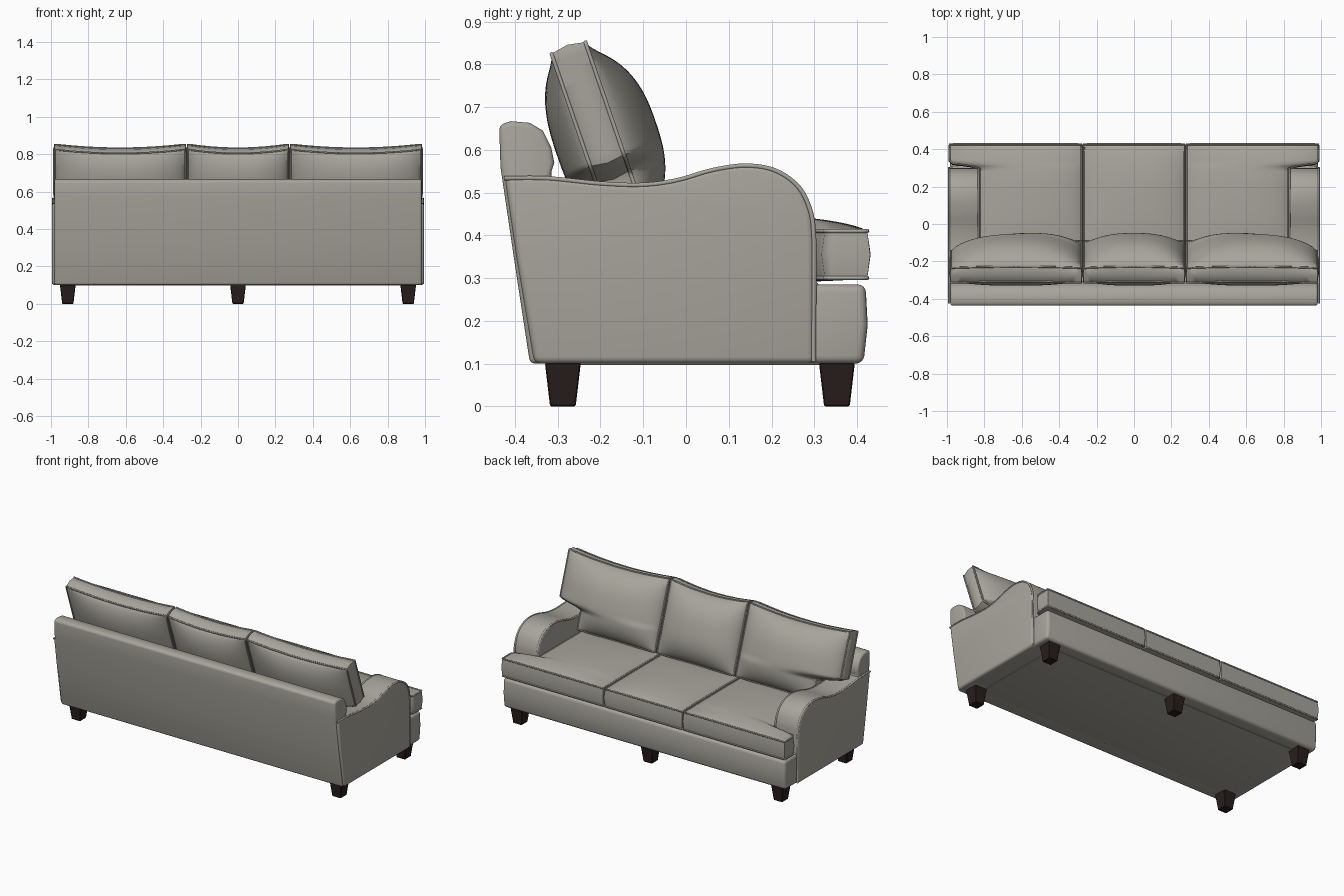
import bpy, bmesh, math
from mathutils import Vector

cube = bpy.data.objects.get("Cube")
if cube:
    bpy.data.objects.remove(cube, do_unlink=True)


def material(name, rgb):
    m = bpy.data.materials.new(name)
    m.use_nodes = True
    m.diffuse_color = (*rgb, 1)
    bsdf = m.node_tree.nodes["Principled BSDF"]
    bsdf.inputs["Base Color"].default_value = (*rgb, 1)
    bsdf.inputs["Roughness"].default_value = 0.8
    return m


FABRIC = material("warm grey fabric", (0.39, 0.375, 0.33))
WOOD = material("dark wood", (0.022, 0.013, 0.012))


def finish(name, bm, mat, angle=40):
    bmesh.ops.recalc_face_normals(bm, faces=bm.faces[:])
    mesh = bpy.data.meshes.new(name)
    bm.to_mesh(mesh)
    bm.free()
    mesh.materials.append(mat)
    ob = bpy.data.objects.new(name, mesh)
    bpy.context.collection.objects.link(ob)
    bpy.ops.object.select_all(action='DESELECT')
    ob.select_set(True)
    bpy.context.view_layer.objects.active = ob
    bpy.ops.object.shade_smooth_by_angle(angle=math.radians(angle))
    return ob


def extrude_profile(name, points, x0, x1, bevel):
    """Side profile of (y, z) points, swept along x with rounded edges."""
    bm = bmesh.new()
    face = bm.faces.new([bm.verts.new((x0, y, z)) for y, z in points])
    out = bmesh.ops.extrude_face_region(bm, geom=[face])
    moved = [g for g in out["geom"] if isinstance(g, bmesh.types.BMVert)]
    bmesh.ops.translate(bm, verts=moved, vec=(x1 - x0, 0, 0))
    bmesh.ops.recalc_face_normals(bm, faces=bm.faces[:])
    sharp = [e for e in bm.edges if e.calc_face_angle(0) > 0.6]
    bmesh.ops.bevel(bm, geom=sharp, offset=bevel, segments=4, profile=0.5,
                    affect='EDGES', clamp_overlap=False)
    return finish(name, bm, FABRIC)


def piping(name, points, cyclic, radius=0.005):
    curve = bpy.data.curves.new(name, 'CURVE')
    curve.dimensions = '3D'
    curve.bevel_depth = radius
    curve.bevel_resolution = 1
    spline = curve.splines.new('POLY')
    spline.points.add(len(points) - 1)
    for p, co in zip(spline.points, points):
        p.co = (*co, 1)
    spline.use_cyclic_u = cyclic
    curve.materials.append(FABRIC)
    bpy.context.collection.objects.link(bpy.data.objects.new(name, curve))


def smooth_path(pts, steps=5):
    """Catmull-Rom through 2D points."""
    p = [Vector(q) for q in pts]
    p = [2 * p[0] - p[1]] + p + [2 * p[-1] - p[-2]]
    out = []
    for a, b, c, d in zip(p, p[1:], p[2:], p[3:]):
        for k in range(steps):
            t = k / steps
            out.append(0.5 * (2 * b + (c - a) * t + (2 * a - 5 * b + 4 * c - d) * t * t
                              + (3 * b - a - 3 * c + d) * t ** 3))
    return out + [p[-2]]


def smoothstep(a, b, x):
    t = min(max((x - a) / (b - a), 0), 1)
    return t * t * (3 - 2 * t)


def cushion(name, x0, x1, length, place, half, puff_front, puff_back, dip, side=1, nx=26, nv=44):
    """Boxed cushion: two puffed faces, a bulging border and piped seams.
    x1(v) gives the outer edge, place(u, v, w) maps to the world."""
    def flat(i, j):
        s, t = i / nx, j / nv
        a = abs(2 * s - 1)
        v = t * (length - dip * (1 - a * a))
        return side * (x0 + (x1(v) - x0) * s), v

    def fullness(i, j):
        a, b = abs(2 * i / nx - 1), abs(2 * j / nv - 1)
        return ((1 - a ** 2.6) * (1 - b ** 2.6)) ** 0.75

    bm = bmesh.new()
    ring = ([(i, 0) for i in range(nx)] + [(nx, j) for j in range(nv)]
            + [(i, nv) for i in range(nx, 0, -1)] + [(0, j) for j in range(nv, 0, -1)])
    rims = []
    for sign, puff in ((1, puff_front), (-1, puff_back)):
        grid = {}
        for i in range(nx + 1):
            for j in range(nv + 1):
                w = sign * (half + puff * fullness(i, j))
                grid[i, j] = bm.verts.new(place(*flat(i, j), w))
        for i in range(nx):
            for j in range(nv):
                bm.faces.new([grid[i, j], grid[i + 1, j], grid[i + 1, j + 1], grid[i, j + 1]])
        rims.append([grid[k] for k in ring])
    # border bulges slightly outward between the seams
    flats = [Vector(flat(*k)) for k in ring]
    n = len(ring)
    mid = []
    for k in range(n):
        t = (flats[(k + 1) % n] - flats[k - 1]).normalized()
        o = flats[k] + side * Vector((t.y, -t.x)) * 0.008
        mid.append(bm.verts.new(place(o.x, o.y, 0)))
    for lower, upper in ((rims[1], mid), (mid, rims[0])):
        for k in range(n):
            m = (k + 1) % n
            bm.faces.new([lower[k], lower[m], upper[m], upper[k]])
    seams = [[v.co.copy() for v in rim] for rim in rims]
    finish(name, bm, FABRIC, 50)
    for label, seam in zip(("front", "back"), seams):
        piping(f"{name}_{label}_piping", seam, True)


# Base, front rail and underside panel
extrude_profile("seat_base", [(-0.34, 0.1), (0.31, 0.1), (0.31, 0.29), (-0.34, 0.29)],
                -0.975, 0.975, 0.006)
extrude_profile("front_rail", [(0.28, 0.1), (0.415, 0.1), (0.425, 0.19), (0.42, 0.285), (0.28, 0.285)],
                -0.985, 0.985, 0.018)
extrude_profile("underside_panel", [(-0.28, 0.097), (0.34, 0.097), (0.34, 0.105), (-0.28, 0.105)],
                -0.88, 0.88, 0.001)

# Raked backrest with a rounded top
extrude_profile("backrest", [(-0.365, 0.1), (-0.22, 0.1), (-0.25, 0.45), (-0.318, 0.54),
                             (-0.308, 0.57), (-0.315, 0.605), (-0.335, 0.645), (-0.365, 0.663),
                             (-0.41, 0.667), (-0.437, 0.658), (-0.434, 0.56), (-0.40, 0.33)],
                -0.982, 0.982, 0.012)

# Swooping arms with piped edges
sweep = smooth_path([(-0.424, 0.538), (-0.32, 0.537), (-0.2, 0.525), (-0.1, 0.522), (-0.02, 0.533),
                     (0.06, 0.556), (0.14, 0.567), (0.21, 0.555), (0.265, 0.515),
                     (0.293, 0.455), (0.3, 0.39)])
arm_profile = [tuple(p) for p in sweep] + [(0.3, 0.1), (-0.355, 0.1), (-0.395, 0.34)]
for side, label in ((1, "left"), (-1, "right")):
    extrude_profile(f"{label}_arm", arm_profile, side * 0.825, side * 0.995, 0.016)
    for x, edge in ((0.989, "outer"), (0.831, "inner")):
        path = [(side * x, y, z - 0.004) for y, z in sweep] + [(side * x, 0.299, 0.105)]
        piping(f"{label}_arm_{edge}_piping", path, False, 0.006)


# Seat cushions: the outer pair wrap around the arm fronts
def seat_place(u, v, w):
    return Vector((u, v - 0.2, 0.355 + w))


def seat_outer(v):
    return 0.825 + 0.16 * smoothstep(0.5, 0.53, v)


# Back cushions: the outer pair spread above the arms
UP = Vector((0, -0.325, 0.946))
OUT = Vector((0, 0.946, 0.325))


def back_place(u, v, w):
    return Vector((u, -0.133, 0.425)) + UP * v + OUT * w


def back_outer(v):
    return 0.825 + 0.155 * smoothstep(0.115, 0.16, v)


SEAT = dict(length=0.624, place=seat_place, half=0.055, puff_front=0.037, puff_back=0.01, dip=0)
BACK = dict(length=0.437, place=back_place, half=0.042, puff_front=0.095, puff_back=0.065, dip=0.022)

cushion("middle_seat_cushion", -0.268, lambda v: 0.268, **SEAT)
cushion("middle_back_cushion", -0.268, lambda v: 0.268, **BACK)
for side, label in ((1, "left"), (-1, "right")):
    cushion(f"{label}_seat_cushion", 0.282, seat_outer, side=side, **SEAT)
    cushion(f"{label}_back_cushion", 0.282, back_outer, side=side, **BACK)

# Tapered legs: four corners and one under the front centre
for label, x, y in (("front_left", 0.91, 0.353), ("front_right", -0.91, 0.353),
                    ("front_middle", 0, 0.353), ("back_left", 0.91, -0.288),
                    ("back_right", -0.91, -0.288)):
    bm = bmesh.new()
    bmesh.ops.create_cube(bm, size=1)
    for v in bm.verts:
        r = 0.042 if v.co.z > 0 else 0.03
        v.co = (x + math.copysign(r, v.co.x), y + math.copysign(r, v.co.y),
                0.102 if v.co.z > 0 else 0)
    bmesh.ops.bevel(bm, geom=bm.edges[:], offset=0.003, segments=1, affect='EDGES')
    finish(f"{label}_leg", bm, WOOD, 30)
